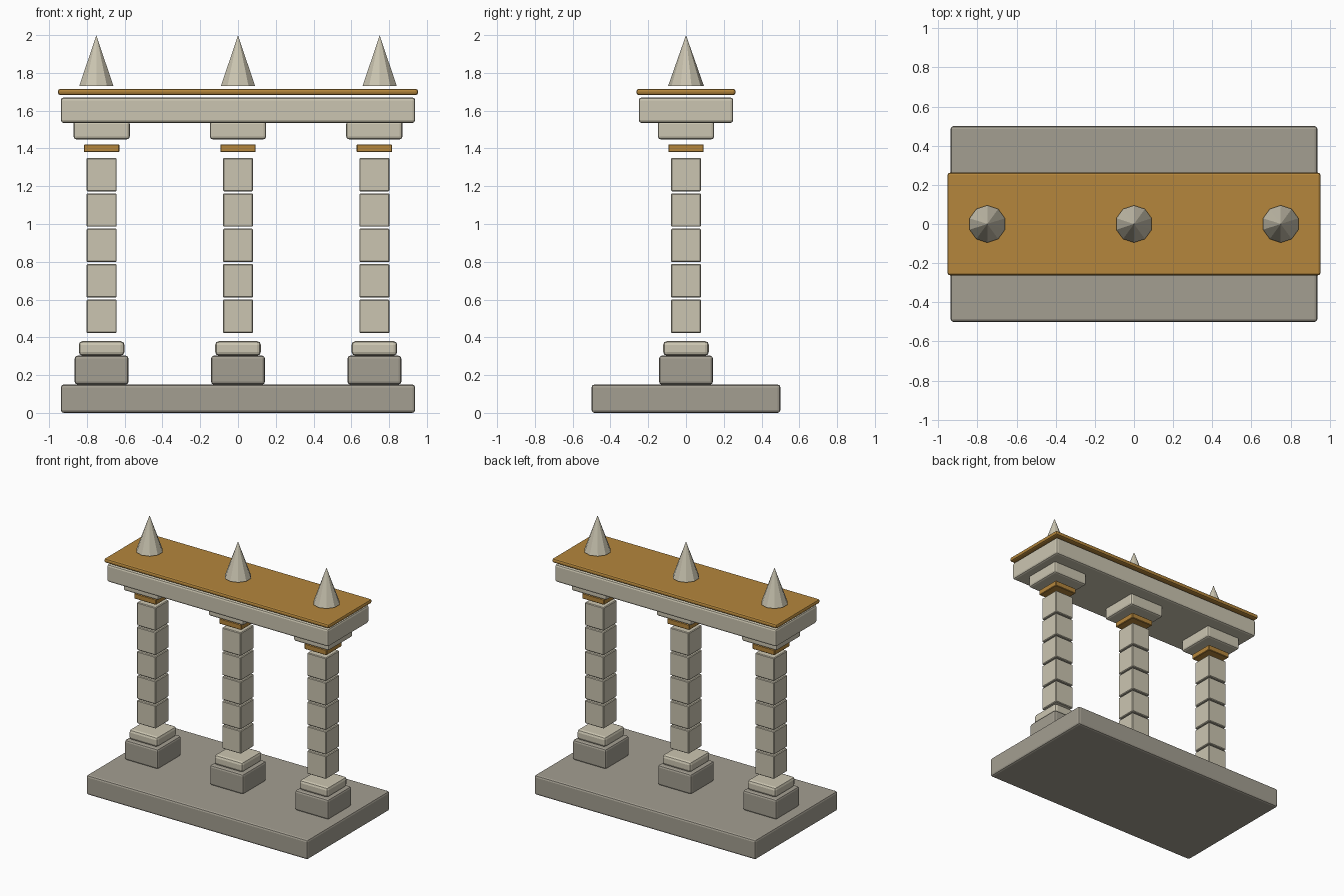
import bpy, math

if "Cube" in bpy.data.objects:
    bpy.data.objects.remove(bpy.data.objects["Cube"])


def material(name, rgb):
    m = bpy.data.materials.new(name)
    m.diffuse_color = (*rgb, 1)
    m.use_nodes = True
    m.node_tree.nodes["Principled BSDF"].inputs["Base Color"].default_value = m.diffuse_color
    return m


PALE = material("pale stone", (0.60, 0.56, 0.44))
GREY = material("grey stone", (0.37, 0.345, 0.285))
GOLD = material("gold trim", (0.46, 0.24, 0.045))


def block(name, x, z0, z1, wx, wy, mat, bevel, segments=2):
    """Rounded box spanning z0..z1, centred on y = 0."""
    bpy.ops.mesh.primitive_cube_add(size=1, location=(x, 0, (z0 + z1) / 2))
    o = bpy.context.object
    o.name = name
    o.scale = (wx, wy, z1 - z0)
    bpy.ops.object.transform_apply(location=False, rotation=False, scale=True)
    b = o.modifiers.new("rounded edges", 'BEVEL')
    b.width, b.segments = bevel, segments
    o.data.materials.append(mat)
    return o


# base slab, beam and gold roof plate
block("base_slab", 0, 0.0, 0.15, 1.876, 1.0, GREY, 0.015)
block("beam", 0, 1.535, 1.67, 1.876, 0.5, PALE, 0.015)
block("roof_plate", 0, 1.683, 1.715, 1.906, 0.524, GOLD, 0.012)

# three columns, each a stack of separate blocks
for side, x in (("left", -0.722), ("middle", 0), ("right", 0.722)):
    block(f"{side}_plinth", x, 0.15, 0.303, 0.285, 0.285, GREY, 0.015)
    block(f"{side}_foot", x, 0.303, 0.38, 0.242, 0.242, PALE, 0.02)
    for i in range(5):
        z = 0.423 + i * 0.1875
        block(f"{side}_shaft_block_{i + 1}", x, z, z + 0.177, 0.16, 0.16, PALE, 0.005, 1)
    block(f"{side}_gold_band", x, 1.38, 1.422, 0.187, 0.187, GOLD, 0.004, 1)
    block(f"{side}_capital", x, 1.448, 1.545, 0.298, 0.298, PALE, 0.015)

# ten-sided spikes on the roof
for side, x in (("left", -0.75), ("middle", 0), ("right", 0.75)):
    bpy.ops.mesh.primitive_cone_add(vertices=10, radius1=0.095, radius2=0, depth=0.27,
                                    location=(x, 0, 1.865), rotation=(0, 0, 0))
    o = bpy.context.object
    o.name = f"{side}_spike"
    o.data.materials.append(PALE)
